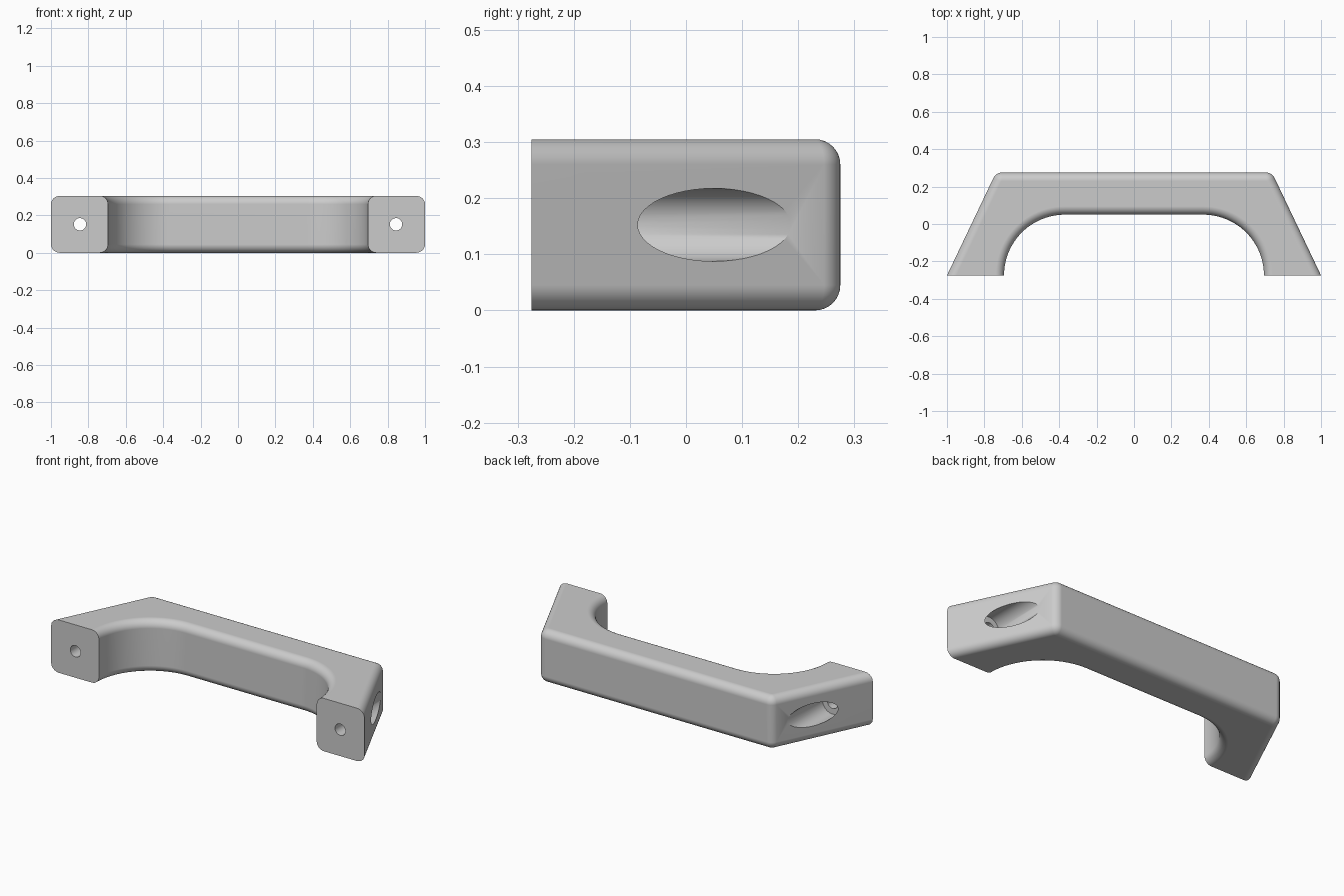
import bpy, bmesh, math
from mathutils import Matrix

if "Cube" in bpy.data.objects:
    bpy.data.objects.remove(bpy.data.objects["Cube"])

HEIGHT, FRONT, BACK = 0.305, -0.275, 0.275
ROUND = 0.045          # rounding of the long edges
BOLT_X = 0.845


def arc(cx, cy, r, start, end, steps):
    """Points along a circular arc, angles in degrees."""
    angles = [math.radians(start + (end - start) * i / steps) for i in range(steps + 1)]
    return [(cx + r * math.cos(a), cy + r * math.sin(a)) for a in angles]


# Half of the plan outline: inner curve, foot, rounded outer corner
corner_x, r = 0.738, 0.05
tilt = math.atan2(1 - corner_x, BACK - FRONT)
shift = r * (1 - math.sin(tilt)) / math.cos(tilt)
half = arc(0.37, FRONT, 0.325, 90, 0, 24)
half += [(1, FRONT)]
half += arc(corner_x - shift, BACK - r, r, math.degrees(tilt), 90, 8)
outline = half + [(-x, y) for x, y in reversed(half)]

# Extrude the outline and round its top and bottom edges, except at the feet
bm = bmesh.new()
face = bm.faces.new([bm.verts.new((x, y, 0)) for x, y in outline])
top = bmesh.ops.extrude_face_region(bm, geom=[face])
for v in top["geom"]:
    if isinstance(v, bmesh.types.BMVert):
        v.co.z = HEIGHT
bmesh.ops.recalc_face_normals(bm, faces=bm.faces)
long_edges = [e for e in bm.edges
              if abs(e.verts[0].co.z - e.verts[1].co.z) < 1e-5
              and any(v.co.y > FRONT + 1e-4 for v in e.verts)]
bmesh.ops.bevel(bm, geom=long_edges, offset=ROUND, offset_type='OFFSET',
                segments=8, profile=0.5, affect='EDGES', clamp_overlap=False)
mesh = bpy.data.meshes.new("pull_handle")
bm.to_mesh(mesh)
bm.free()
handle = bpy.data.objects.new("pull_handle", mesh)
bpy.context.collection.objects.link(handle)

grey = bpy.data.materials.new("light_grey")
grey.use_nodes = True
grey.diffuse_color = (0.6, 0.6, 0.6, 1)
grey.node_tree.nodes["Principled BSDF"].inputs["Base Color"].default_value = (0.6, 0.6, 0.6, 1)
mesh.materials.append(grey)


def bore(name, x, radius, y0, y1):
    """Cut a round hole running front to back through the handle."""
    cut = bmesh.new()
    bmesh.ops.create_cone(
        cut, cap_ends=True, segments=48, radius1=radius, radius2=radius, depth=y1 - y0,
        matrix=Matrix.Translation((x, (y0 + y1) / 2, HEIGHT / 2)) @ Matrix.Rotation(math.pi / 2, 4, 'X'))
    cut_mesh = bpy.data.meshes.new(name)
    cut.to_mesh(cut_mesh)
    cut.free()
    cut_mesh.materials.append(grey)
    cutter = bpy.data.objects.new(name, cut_mesh)
    cutter.hide_render = True
    bpy.context.collection.objects.link(cutter)
    mod = handle.modifiers.new(name, 'BOOLEAN')
    mod.operation, mod.solver, mod.object = 'DIFFERENCE', 'EXACT', cutter
    bpy.ops.object.modifier_apply(modifier=mod.name)
    bpy.data.objects.remove(cutter)


# Screw holes in the feet, with wide head recesses from the sloping ends
bpy.context.view_layer.objects.active = handle
handle.select_set(True)
for side, label in ((1, "left"), (-1, "right")):
    bore(label + "_head_recess", side * BOLT_X, 0.065, -0.13, 0.4)
    bore(label + "_screw_hole", side * BOLT_X, 0.033, -0.4, 0.0)

# Smooth shading with crisp edges at the feet and holes
bpy.ops.object.shade_smooth_by_angle(angle=math.radians(30))
weighted = handle.modifiers.new("weighted_normals", 'WEIGHTED_NORMAL')
weighted.keep_sharp = True
